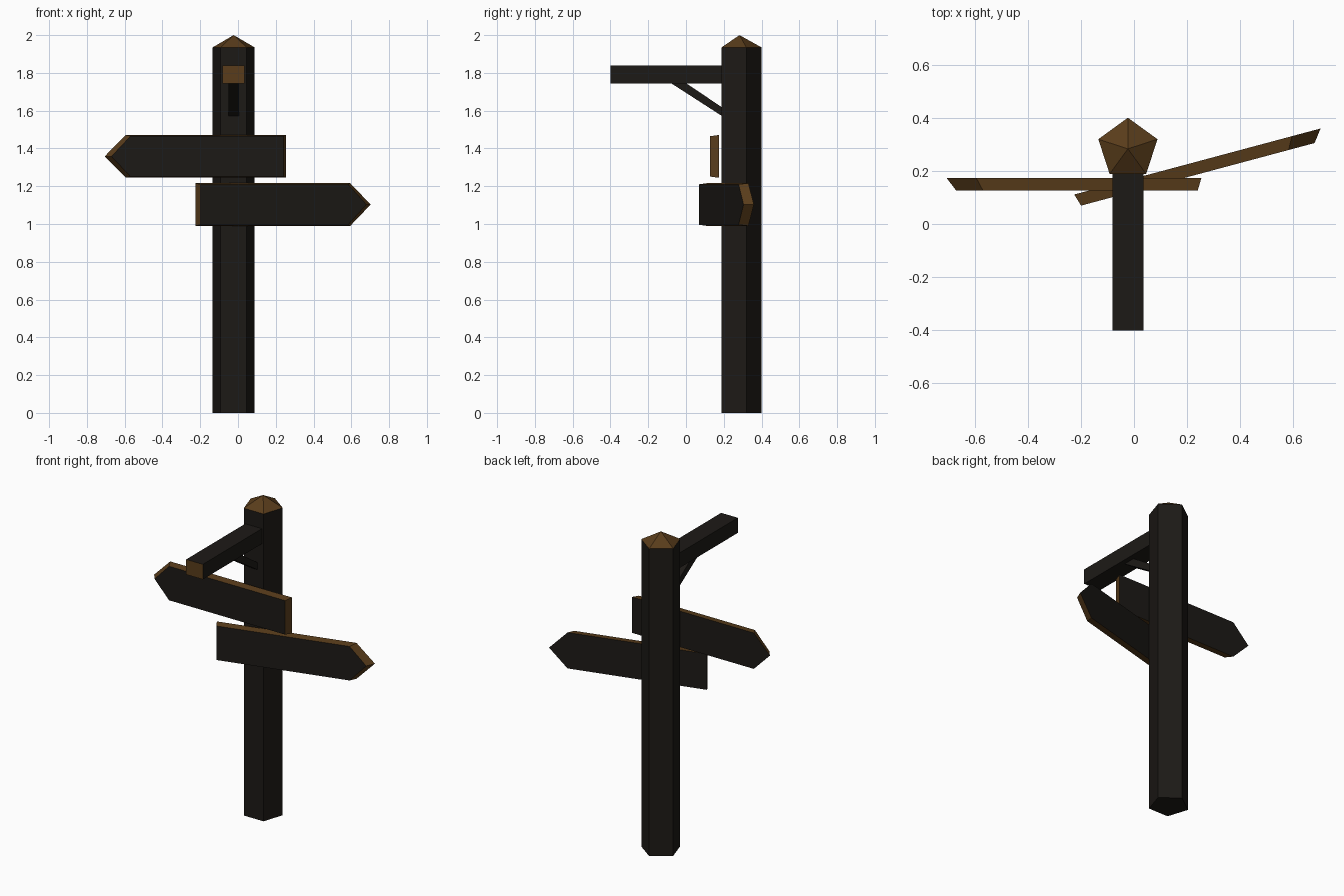
import bpy, bmesh, math
from mathutils import Matrix, Vector

if "Cube" in bpy.data.objects:
    bpy.data.objects.remove(bpy.data.objects["Cube"])


def material(name, rgb):
    m = bpy.data.materials.new(name)
    m.diffuse_color = (*rgb, 1)
    m.use_nodes = True
    m.node_tree.nodes["Principled BSDF"].inputs["Base Color"].default_value = m.diffuse_color
    return m


DARK = material("dark_wood", (0.012, 0.010, 0.008))
CUT = material("cut_wood", (0.10, 0.046, 0.011))
PX, PY, R = -0.023, 0.283, 0.117   # post axis and radius


def loft(name, rings, is_cut, matrix=Matrix()):
    """Skin rings of points, cap the ends; is_cut(normal) picks cut-wood faces."""
    bm = bmesh.new()
    loops = [[bm.verts.new(p) for p in ring] for ring in rings]
    for a, b in zip(loops, loops[1:]):
        for i in range(len(a)):
            j = (i + 1) % len(a)
            bm.faces.new((a[i], a[j], b[j], b[i]))
    bm.faces.new(loops[0])
    bm.faces.new(loops[-1])
    bmesh.ops.remove_doubles(bm, verts=bm.verts, dist=0.0001)
    bmesh.ops.recalc_face_normals(bm, faces=bm.faces)
    for f in bm.faces:
        f.material_index = int(is_cut(f.normal))
    bm.transform(matrix)
    if matrix.determinant() < 0:
        bmesh.ops.reverse_faces(bm, faces=bm.faces)
    me = bpy.data.meshes.new(name)
    bm.to_mesh(me)
    bm.free()
    me.materials.append(DARK)
    me.materials.append(CUT)
    ob = bpy.data.objects.new(name, me)
    bpy.context.collection.objects.link(ob)
    return ob


# Five-sided post with a pointed cap
angles = [math.pi / 2 + math.tau * i / 5 for i in range(5)]
post_ring = lambda z: [(PX + R * math.cos(a), PY + R * math.sin(a), z) for a in angles]
post = loft("post", [post_ring(0), post_ring(1.935)], lambda n: False)
bm = bmesh.new()
bm.from_mesh(post.data)
top = max(bm.faces, key=lambda f: f.calc_center_median().z)
for f in bmesh.ops.poke(bm, faces=[top])["faces"]:
    f.material_index = 1
max(bm.verts, key=lambda v: len(v.link_edges)).co = (PX, PY, 2.0)
bm.to_mesh(post.data)
bm.free()


def side_profile(name, pts, half, is_cut):
    """Extrude a (y, z) profile across x, centred on the post."""
    loft(name, [[(PX + s * half, y, z) for y, z in pts] for s in (-1, 1)], is_cut)


# Hanging arm and its diagonal brace
side_profile("arm", [(-0.40, 1.745), (0.19, 1.745), (0.19, 1.84), (-0.40, 1.84)],
             0.058, lambda n: n.y < -0.5)
side_profile("arm_brace", [(-0.08, 1.746), (0.19, 1.572), (0.19, 1.618), (0.0, 1.746)],
             0.027, lambda n: False)


# Arrow boards: square end near x = 0, tip along +x, front face slightly smaller
def board_ring(y, x0, shoulder, tip, h):
    return [(x0, y, -h), (shoulder, y, -h), (tip, y, 0), (shoulder, y, h), (x0, y, h)]


def sign(name, matrix):
    loft(name, [board_ring(0, 0, 0.848, 0.96, 0.113),
                board_ring(-0.047, 0.014, 0.823, 0.924, 0.107)],
         lambda n: abs(n.y) < 0.8, matrix)


sign("upper_sign", Matrix.Translation((0.254, 0.174, 1.358)) @ Matrix.Scale(-1, 4, Vector((1, 0, 0))))
sign("lower_sign", Matrix.Translation((-0.225, 0.111, 1.103)) @ Matrix.Rotation(math.radians(15), 4, 'Z'))
